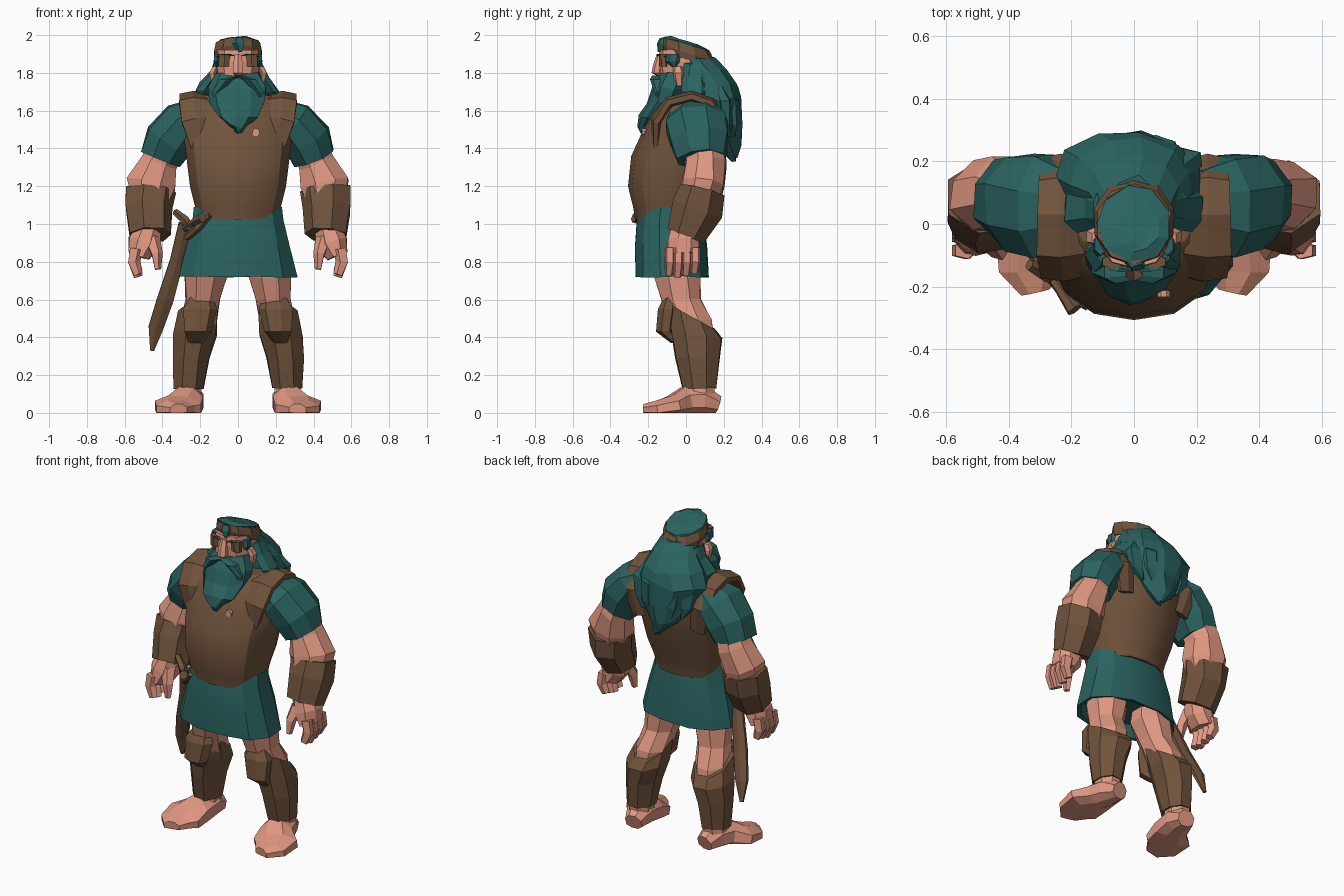
import bpy, bmesh, math, random
from mathutils import Vector

random.seed(4)
cube = bpy.data.objects.get("Cube")
if cube:
    bpy.data.objects.remove(cube, do_unlink=True)


def material(name, rgb):
    m = bpy.data.materials.new(name)
    m.use_nodes = True
    m.diffuse_color = (*rgb, 1)
    m.node_tree.nodes["Principled BSDF"].inputs["Base Color"].default_value = (*rgb, 1)
    return m


TEAL = material("teal cloth and hair", (0.023, 0.125, 0.118))
BROWN = material("brown leather", (0.165, 0.088, 0.046))
SKIN = material("skin", (0.74, 0.31, 0.22))
UP = (0, 0, 1)


def loft(name, sections, mat, n=8, side=1, tan=None, power=1.0, jitter=0.0, smooth=None):
    """Closed skin through rings (x, y, z, half width, half depth[, front lift])."""
    bm = bmesh.new()
    pts = [Vector(s[:3]) for s in sections]
    rings = []
    for i, s in enumerate(sections):
        t = Vector(tan) if tan else pts[min(i + 1, len(pts) - 1)] - pts[max(i - 1, 0)]
        t.normalize()
        u = Vector((1, 0, 0))
        u = (u - t * u.dot(t)).normalized()
        v = t.cross(u)
        lift = s[5] if len(s) > 5 else 0
        ring = []
        for k in range(n):
            a = 2 * math.pi * (k + 0.5) / n
            c, d = math.cos(a), math.sin(a)
            c = math.copysign(abs(c) ** power, c)
            d = math.copysign(abs(d) ** power, d)
            p = pts[i] + u * c * s[3] + v * d * s[4]
            p.z -= lift * d
            p += Vector([random.uniform(-jitter, jitter) for _ in range(3)])
            ring.append(bm.verts.new((p.x * side, p.y, max(p.z, 0))))
        rings.append(ring)
    for a, b in zip(rings, rings[1:]):
        for k in range(n):
            bm.faces.new((a[k], a[(k + 1) % n], b[(k + 1) % n], b[k]))
    bm.faces.new(rings[0])
    bm.faces.new(rings[-1])
    bmesh.ops.recalc_face_normals(bm, faces=bm.faces)
    me = bpy.data.meshes.new(name)
    bm.to_mesh(me)
    bm.free()
    me.materials.append(mat)
    ob = bpy.data.objects.new(name, me)
    bpy.context.scene.collection.objects.link(ob)
    if smooth:
        bpy.ops.object.select_all(action='DESELECT')
        ob.select_set(True)
        bpy.context.view_layer.objects.active = ob
        bpy.ops.object.shade_smooth_by_angle(angle=math.radians(smooth))
    return ob


# Vest body
loft("vest", [(0, -.08, 1.025, .215, .19), (0, -.08, 1.09, .232, .20), (0, -.07, 1.20, .26, .237),
              (0, -.04, 1.36, .28, .25), (0, 0, 1.48, .295, .235), (0, .02, 1.58, .30, .215),
              (0, .035, 1.64, .27, .18), (0, .04, 1.68, .2, .14)], BROWN, 14, tan=UP, power=.85, smooth=28)

# Tunic skirt, higher at the hips and folded up inside at the hem
loft("tunic_skirt", [(0, -.08, 1.09, .238, .165), (0, -.085, 1.02, .245, .183), (0, -.08, .88, .285, .195),
                     (0, -.075, .72, .322, .20), (0, -.075, .725, .30, .18), (0, -.075, .80, .27, .165)],
     TEAL, 12, tan=UP, power=.85, jitter=.004, smooth=25)

# Vest pin
loft("vest_pin", [(.095, -.20, 1.485, .021, .021), (.095, -.234, 1.485, .021, .021)], SKIN, 8)

for s, label in ((1, "left_"), (-1, "right_")):
    def part(name, sec, mat, n=8, **kw):
        return loft(label + name, sec, mat, n, side=s, **kw)

    # Shoulder strap arching front to back, ends sunk into the vest
    part("strap", [(.19, -.16, 1.42, .07, .02), (.225, -.155, 1.55, .085, .03), (.235, -.09, 1.645, .088, .03),
                   (.235, .03, 1.675, .085, .03), (.235, .13, 1.64, .08, .03), (.235, .195, 1.54, .07, .03),
                   (.20, .17, 1.38, .06, .02)], BROWN, 6)

    # Sleeve and arm
    part("sleeve", [(.20, .05, 1.60, .08, .13), (.29, .055, 1.535, .13, .175), (.365, .07, 1.44, .14, .165),
                    (.405, .08, 1.345, .12, .135)], TEAL, 8, jitter=.006)
    part("arm", [(.375, .09, 1.42, .09, .11), (.42, .105, 1.32, .105, .115), (.46, .09, 1.21, .137, .122),
                 (.465, .07, 1.12, .11, .11)], SKIN, 8, jitter=.006)
    part("bracer", [(.467, .085, 1.18, .14, .125), (.475, .06, 1.08, .13, .138), (.468, .0, .94, .115, .105)],
         BROWN, 7, jitter=.004)

    # Hand with thumb and curled fingers
    part("palm", [(.475, 0, .97, .075, .08), (.50, -.012, .90, .088, .088), (.525, -.015, .83, .06, .09)],
         SKIN, 8, jitter=.004)
    part("thumb", [(.455, -.05, .92, .045, .04), (.43, -.085, .84, .032, .034), (.425, -.095, .76, .018, .02)], SKIN, 5)
    for k in range(4):
        y = -.085 + .045 * k
        end = .72 + .012 * abs(k - 1)
        part("finger_%d" % (k + 1), [(.54, y, .87, .038, .028), (.553, y, .80, .036, .028),
                                     (.53, y - .005, end, .026, .022)], SKIN, 5)

    # Leg, with a greave cut low behind the knee, and knee guard
    part("leg", [(.16, -.06, .82, .10, .10), (.168, -.045, .72, .122, .13), (.185, -.025, .60, .098, .11),
                 (.21, .02, .49, .103, .125), (.22, .045, .40, .09, .11)], SKIN, 8, tan=UP, jitter=.005)
    part("greave", [(.212, .025, .515, .113, .135, .075), (.228, .055, .41, .122, .145, .02),
                    (.25, .06, .29, .105, .125), (.26, .07, .13, .085, .095)], BROWN, 8, tan=UP, jitter=.004)
    part("knee_guard", [(.195, -.08, .62, .06, .035), (.205, -.095, .55, .095, .055),
                        (.215, -.11, .43, .075, .05), (.225, -.05, .37, .04, .03)], BROWN, 7, tan=UP)

    # Bare foot, splayed at the outer toes, flat sole
    part("foot", [(.25, .17, .04, .055, .055), (.26, .09, .065, .085, .09), (.275, .0, .055, .10, .09),
                  (.318, -.075, .03, .14, .065), (.33, -.15, .02, .11, .05), (.315, -.218, .015, .05, .035)], SKIN, 8)
    part("ankle", [(.26, .08, .17, .07, .08), (.265, .065, .05, .08, .09)], SKIN, 8, tan=UP)

    # Face details and side hair
    part("ear", [(.118, -.045, 1.835, .02, .025), (.135, -.04, 1.80, .02, .03), (.125, -.035, 1.73, .012, .02)],
         SKIN, 5, tan=UP)
    part("eye", [(.07, -.121, 1.90, .036, .022), (.074, -.118, 1.835, .034, .024)], BROWN, 6, tan=UP)
    part("eyebrow", [(.025, -.145, 1.89, .01, .01), (.06, -.142, 1.90, .018, .01), (.105, -.105, 1.885, .012, .012)],
         TEAL, 5, tan=UP)
    part("temple_hair", [(.106, -.065, 1.90, .022, .035), (.112, -.07, 1.86, .02, .04), (.108, -.06, 1.83, .008, .012)],
         TEAL, 6, tan=UP)
    part("moustache", [(.0, -.15, 1.785, .03, .03), (.06, -.155, 1.765, .04, .035), (.11, -.14, 1.70, .03, .03),
                       (.12, -.135, 1.63, .008, .008)], TEAL, 6, tan=UP)
    part("side_lock", [(.115, .045, 1.85, .015, .05), (.13, .05, 1.78, .035, .07), (.18, .05, 1.70, .045, .08),
                       (.21, .05, 1.63, .015, .02)], TEAL, 6, tan=UP, jitter=.006)
    # Ragged locks fanning out over the back hair
    for k, x in enumerate((.06, .14)):
        part("back_lock_%d" % (k + 1), [(x * .8, .19 - .03 * k, 1.76, .04, .02), (x + .03, .25 - .04 * k, 1.65, .06, .035),
                                        (x + .02, .25 - .03 * k, 1.53, .045, .03),
                                        (x - .01, .25 - .02 * k, 1.41 + .05 * k, .01, .008)],
             TEAL, 5, tan=UP, jitter=.008)

# Head and nose
loft("head", [(0, -.01, 1.64, .09, .09), (0, -.03, 1.78, .11, .11), (0, -.012, 1.86, .12, .135),
              (0, -.03, 1.92, .11, .11)], SKIN, 10, tan=UP, power=.85)
loft("nose", [(0, -.135, 1.90, .02, .02), (0, -.15, 1.84, .03, .025), (0, -.155, 1.80, .032, .028),
              (0, -.14, 1.785, .015, .015)], SKIN, 6, tan=UP)

# Tilted headband filled by a rough crown of hair
TILT = (0, .3, 1)
loft("headband", [(0, .012, 1.868, .126, .138), (0, .008, 1.905, .133, .147), (0, .0, 1.95, .123, .134)],
     BROWN, 10, tan=TILT)
loft("hair_crown", [(0, .008, 1.93, .118, .128), (0, .0, 1.954, .118, .128), (.01, -.015, 1.972, .07, .08),
                    (.02, -.04, 1.98, .02, .03)], TEAL, 9, tan=TILT, jitter=.005)
loft("forelock", [(0, -.11, 1.985, .03, .03), (.005, -.125, 1.955, .035, .03), (.012, -.135, 1.91, .01, .015)],
     TEAL, 5, tan=UP)

# Long hair down the back
loft("back_hair", [(0, .05, 1.875, .115, .095), (0, .09, 1.815, .14, .13), (-.005, .128, 1.74, .19, .155),
                   (-.01, .147, 1.66, .24, .15), (0, .185, 1.52, .175, .105), (0, .225, 1.42, .085, .06),
                   (.01, .25, 1.34, .012, .012)], TEAL, 11, tan=UP, jitter=.013)

# Beard
loft("beard", [(0, -.06, 1.795, .12, .075), (0, -.09, 1.72, .16, .10), (0, -.12, 1.64, .148, .10),
               (0, -.165, 1.57, .105, .09), (0, -.215, 1.52, .05, .05), (0, -.235, 1.49, .012, .015)],
     TEAL, 9, tan=UP, jitter=.011)

# Sheathed blade hung at the right hip
loft("sheath", [(-.28, -.13, 1.0, .04, .022), (-.325, -.06, .8, .042, .02), (-.385, .0, .6, .05, .02),
                (-.435, .06, .45, .045, .02), (-.455, .09, .33, .012, .01)], BROWN, 6)
loft("sword_guard", [(-.335, -.13, 1.065, .018, .02), (-.28, -.16, 1.02, .025, .025), (-.235, -.18, .96, .018, .02)],
     BROWN, 5)
loft("sword_grip", [(-.28, -.14, .98, .02, .022), (-.235, -.21, 1.01, .018, .02), (-.19, -.275, 1.035, .026, .028)],
     BROWN, 6)
loft("belt_hanger", [(-.15, -.262, 1.045, .015, .015), (-.21, -.225, .98, .02, .02), (-.27, -.15, .93, .02, .02)],
     BROWN, 5)
